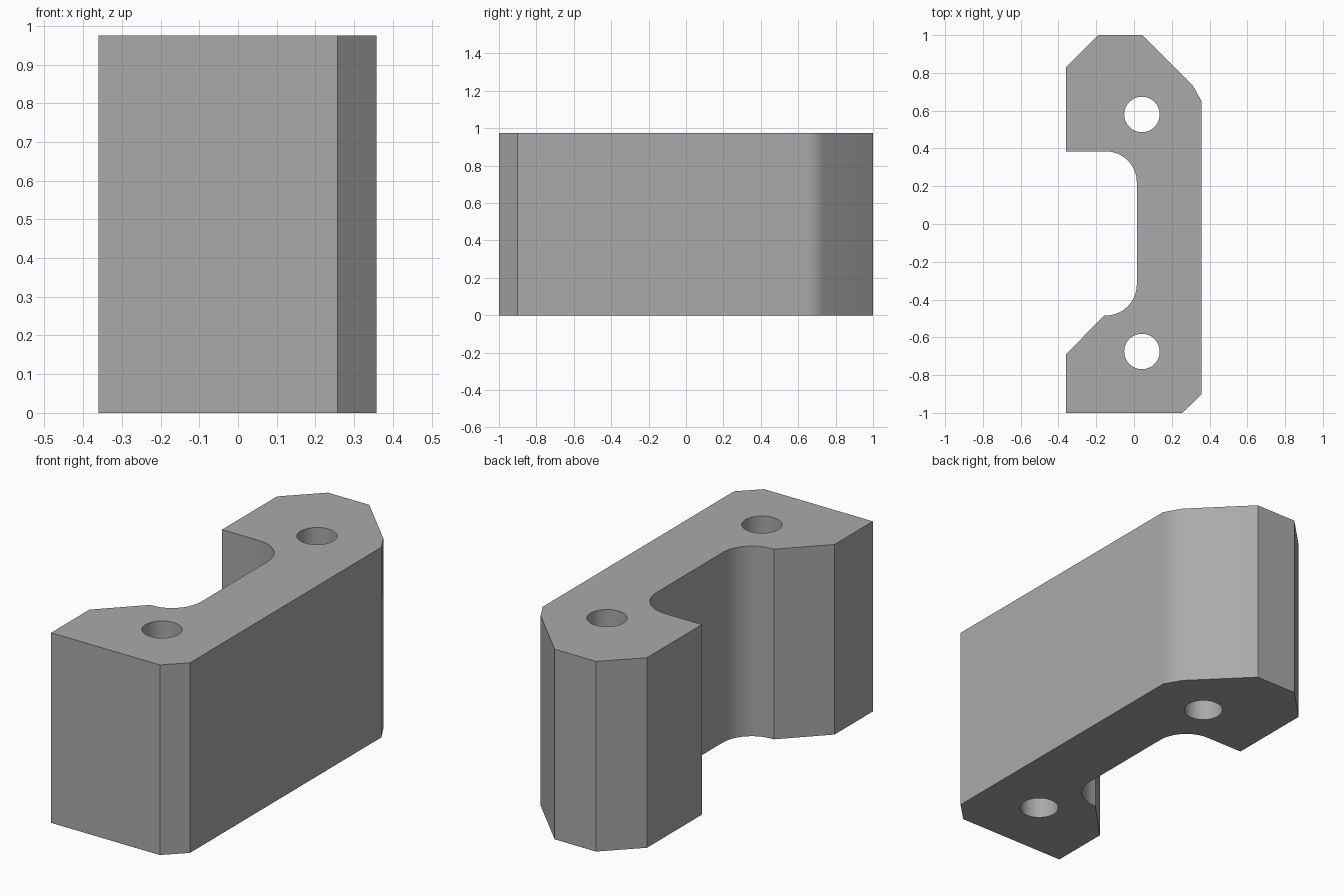
import bpy, bmesh
from math import radians, cos, sin

HEIGHT = 0.975

cube = bpy.data.objects.get("Cube")
if cube:
    bpy.data.objects.remove(cube)

# Single grey material
grey = bpy.data.materials.new("plain_grey")
grey.use_nodes = True
colour = (0.4, 0.4, 0.4, 1)
grey.diffuse_color = colour
grey.node_tree.nodes["Principled BSDF"].inputs["Base Color"].default_value = colour


def arc(cx, cy, radius, start, end, steps):
    angles = [radians(start + (end - start) * i / steps) for i in range(steps + 1)]
    return [(cx + radius * cos(a), cy + radius * sin(a)) for a in angles]


def prism(name, outline, bottom, top):
    bm = bmesh.new()
    face = bm.faces.new([bm.verts.new((x, y, bottom)) for x, y in outline])
    walls = bmesh.ops.extrude_face_region(bm, geom=[face])
    verts = [v for v in walls["geom"] if isinstance(v, bmesh.types.BMVert)]
    bmesh.ops.translate(bm, verts=verts, vec=(0, 0, top - bottom))
    bmesh.ops.recalc_face_normals(bm, faces=bm.faces)
    mesh = bpy.data.meshes.new(name)
    bm.to_mesh(mesh)
    bm.free()
    mesh.materials.append(grey)
    obj = bpy.data.objects.new(name, mesh)
    bpy.context.collection.objects.link(obj)
    return obj


# Block outline: chamfered ends, and a recess with rounded inner corners
outline = [(-0.36, -1), (0.257, -1), (0.358, -0.9), (0.358, 0.65),
           (0.31, 0.735), (0.045, 1), (-0.19, 1), (-0.36, 0.83), (-0.36, 0.385)]
outline += arc(-0.15, 0.22, 0.165, 90, 0, 10)
outline += arc(-0.15, -0.32, 0.165, 0, -93, 10)
outline += [(-0.36, -0.69)]
block = prism("bracket_block", outline, 0, HEIGHT)
bpy.context.view_layer.objects.active = block
block.select_set(True)

# Two through holes
for y in (0.58, -0.675):
    cutter = prism("hole_cutter", arc(0.042, y, 0.094, 0, 348.75, 31), -0.1, HEIGHT + 0.1)
    cutter.hide_render = True
    cut = block.modifiers.new("hole", "BOOLEAN")
    cut.operation = "DIFFERENCE"
    cut.solver = "EXACT"
    cut.object = cutter
    bpy.ops.object.modifier_apply(modifier=cut.name)
    bpy.data.objects.remove(cutter)

# Smooth the curved walls while large faces stay flat
bpy.ops.object.shade_smooth_by_angle(angle=radians(35))
weighted = block.modifiers.new("weighted_normals", "WEIGHTED_NORMAL")
weighted.keep_sharp = True
